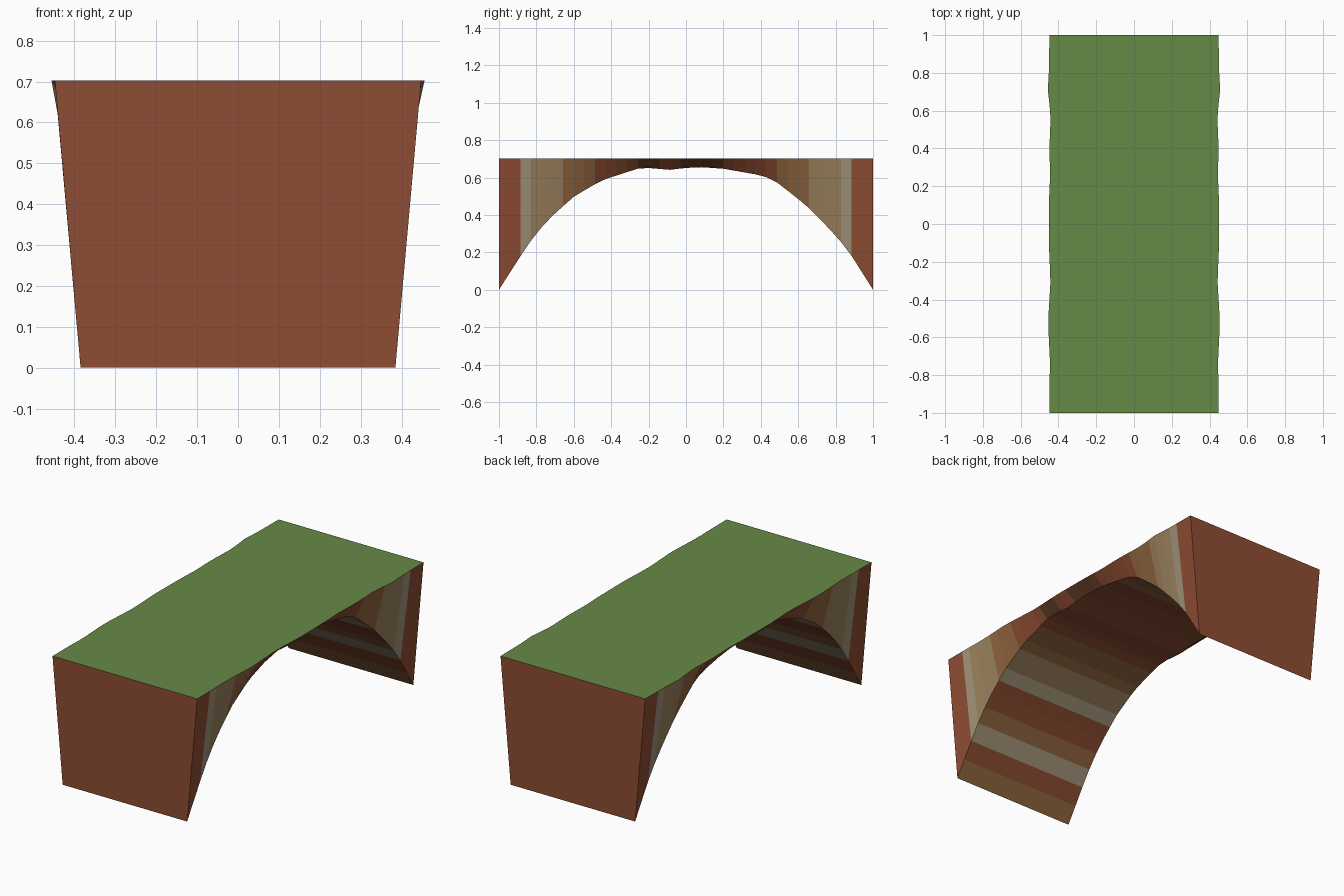
import bpy, bmesh

if "Cube" in bpy.data.objects:
    bpy.data.objects.remove(bpy.data.objects["Cube"])

TOP, FOOT, SEGS = 0.703, 0.385, 35

# arch underside (y, z) and deck half-width (y, x)
ARCH = [(-1, 0), (-.886, .178), (-.829, .262), (-.771, .335), (-.714, .395), (-.657, .447),
        (-.6, .497), (-.486, .565), (-.429, .592), (-.26, .647), (-.2, .651), (-.086, .641),
        (0, .652), (.086, .655), (.2, .647), (.4, .612), (.429, .602), (.486, .574),
        (.543, .53), (.6, .485), (.657, .437), (.714, .38), (.771, .32), (.829, .255),
        (.886, .18), (1, 0)]
DECK = [(-1, .448), (-.8, .447), (-.75, .444), (-.52, .455), (-.3, .442), (-.1, .451),
        (.03, .45), (.15, .449), (.26, .444), (.4, .448), (.5, .444), (.57, .441),
        (.72, .457), (.8, .45), (1, .448)]

# grass plus rock strata
COLORS = {"grass": (103, 138, 70), "red_rock": (142, 77, 51), "brown_rock": (146, 102, 64),
          "tan_rock": (156, 130, 94), "pale_rock": (162, 148, 122), "dark_rock": (105, 66, 40)}
STRATA = [(.095, "brown_rock"), (.18, "red_rock"), (.265, "pale_rock"), (.335, "brown_rock"),
          (.445, "red_rock"), (.48, "pale_rock"), (.57, "tan_rock"), (.63, "brown_rock"),
          (.674, "red_rock"), (9, "dark_rock")]


def lerp(pts, t):
    for (a, va), (b, vb) in zip(pts, pts[1:]):
        if t <= b:
            return va + (vb - va) * (t - a) / (b - a)
    return pts[-1][1]


def linear(c):
    c /= 255
    return c / 12.92 if c < 0.04 else ((c + 0.055) / 1.055) ** 2.4


mesh = bpy.data.meshes.new("rock_arch_bridge")
obj = bpy.data.objects.new("rock_arch_bridge", mesh)
bpy.context.collection.objects.link(obj)
names = list(COLORS)
for n in names:
    m = bpy.data.materials.new(n)
    m.diffuse_color = (*[linear(c) for c in COLORS[n]], 1)
    m.use_nodes = True
    m.node_tree.nodes["Principled BSDF"].inputs["Base Color"].default_value = m.diffuse_color
    mesh.materials.append(m)

# cross-sections along the span
bm = bmesh.new()
rings = []
for i in range(SEGS + 1):
    y = -1 + 2 * i / SEGS
    w, z = lerp(DECK, y), lerp(ARCH, y)
    rings.append([bm.verts.new(p) for p in
                  ((-FOOT, y, z), (FOOT, y, z), (w, y, TOP), (-w, y, TOP))])
for a, b in zip(rings, rings[1:]):
    for k in range(4):
        j = (k + 1) % 4
        bm.faces.new((a[k], a[j], b[j], b[k]))

# end walls
bm.faces.new(rings[0])
bm.faces.new(rings[-1][::-1])
bmesh.ops.recalc_face_normals(bm, faces=bm.faces[:])

# colour by height: grass on top, rock layers elsewhere
for f in bm.faces:
    z = f.calc_center_median().z
    layer = "grass" if f.normal.z > 0.9 else next(n for top, n in STRATA if z < top)
    f.material_index = names.index(layer)
bm.to_mesh(mesh)
bm.free()
